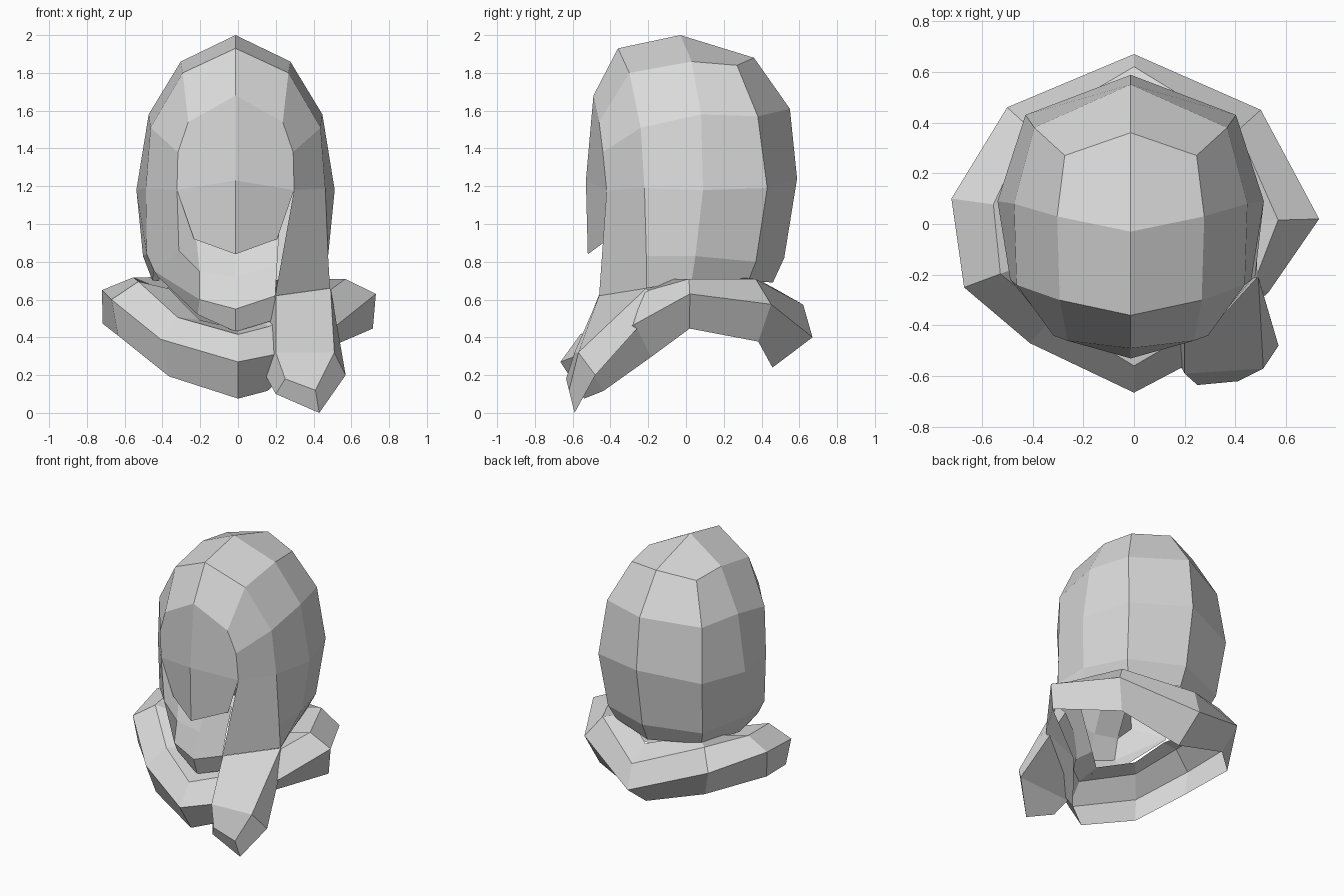
import bpy
import bmesh
from math import cos, sin, radians
from mathutils import Vector

start_cube = bpy.data.objects.get("Cube")
if start_cube:
    bpy.data.objects.remove(start_cube, do_unlink=True)

cloth = bpy.data.materials.new("light_grey_cloth")
cloth.use_nodes = True
cloth_colour = (0.7, 0.7, 0.7, 1.0)
cloth.diffuse_color = cloth_colour
cloth.node_tree.nodes["Principled BSDF"].inputs["Base Color"].default_value = cloth_colour


def finish(bm, name, centre_x=0.0):
    """Weld the seams, fix the normals and store the mesh as a flat shaded object."""
    bmesh.ops.remove_doubles(bm, verts=bm.verts, dist=0.001)
    bmesh.ops.recalc_face_normals(bm, faces=bm.faces)
    bmesh.ops.translate(bm, verts=bm.verts, vec=(centre_x, 0, 0))
    mesh = bpy.data.meshes.new(name)
    bm.to_mesh(mesh)
    bm.free()
    mesh.materials.append(cloth)
    obj = bpy.data.objects.new(name, mesh)
    bpy.context.collection.objects.link(obj)


def add_face(bm, points):
    bm.faces.new([bm.verts.new(point) for point in points])


def add_strips(bm, rows, wrap=False):
    """Bridge neighbouring rows of points with quads."""
    for upper, lower in zip(rows, rows[1:]):
        count = len(upper)
        for i in range(count if wrap else count - 1):
            j = (i + 1) % count
            add_face(bm, [upper[i], upper[j], lower[j], lower[i]])


def mirrored(points, side):
    return [(side * x, y, z) for x, y, z in points]


# Hood: columns run downwards from the crown, slightly off the collar's centre
head_x = -0.013
crown = (0, -0.03, 2.0)
brow_top = (0, -0.36, 1.93)
brow_low = (0, -0.49, 1.68)
back_column = [(0, 0.36, 1.88), (0, 0.55, 1.61), (0, 0.588, 1.24),
               (0, 0.52, 0.82), (0, 0.46, 0.69)]
back_corner = [(0.26, 0.27, 1.84), (0.38, 0.38, 1.57), (0.415, 0.43, 1.19),
               (0.38, 0.37, 0.8), (0.34, 0.33, 0.7)]
side_column = [(0.29, 0.03, 1.86), (0.46, 0.08, 1.58), (0.525, 0.09, 1.18),
               (0.49, 0.05, 0.83), (0.44, 0.03, 0.7)]
front_corner = [(0.28, -0.3, 1.8), (0.45, -0.24, 1.51), (0.475, -0.22, 1.19)]
face_rim = [(0.25, -0.46, 1.54), (0.305, -0.44, 1.38), (0.31, -0.42, 1.18)]

# The hood falls lower on the side where the loose end hangs
corner_ends = {1: [(0.49, -0.21, 0.83), (0.5, -0.21, 0.66)],
               -1: [(0.47, -0.21, 0.84), (0.43, -0.2, 0.75)]}
rim_end = {1: (0.21, -0.46, 0.62), -1: (0.3, -0.4, 0.86)}

hood = bmesh.new()
for side in (1, -1):
    back, corner, flank = (mirrored(column, side)
                           for column in (back_column, back_corner, side_column))
    front = mirrored(front_corner + corner_ends[side], side)
    rim = mirrored(face_rim + [rim_end[side]], side)
    add_strips(hood, [back, corner, flank, front])
    # crown and brow
    add_face(hood, [crown, back[0], corner[0], flank[0]])
    add_face(hood, [crown, flank[0], front[0], brow_top])
    add_face(hood, [brow_top, front[0], rim[0], brow_low])
    # cheek panels beside the veil
    add_strips(hood, [front[:3], rim[:3]])
    add_face(hood, [front[2], front[3], front[4], rim[3], rim[2]])
finish(hood, "hood", head_x)

# Veil: two folded halves hanging free below the brow
veil = bmesh.new()
nose = (0, -0.53, 1.23)
hem = (0, -0.52, 0.84)
for side in (1, -1):
    rim = mirrored(face_rim, side)
    hem_corner = (side * 0.22, -0.41, 0.92)
    add_face(veil, [brow_low, rim[0], rim[1], rim[2], nose])
    add_face(veil, [nose, rim[2], hem_corner, hem])
finish(veil, "face_veil", head_x)

# Chin wrap: sloping front with a turned under lower edge
chin = bmesh.new()
chin_top = [(-0.31, -0.42, 1.18), (-0.21, -0.35, 0.95),
            (0, -0.34, 0.92), (0.23, -0.38, 0.95)]
chin_fold = [(-0.3, -0.4, 0.86), (-0.19, -0.41, 0.75),
             (0, -0.42, 0.72), (0.22, -0.43, 0.78)]
chin_edge = [(-0.43, -0.2, 0.75), (-0.19, -0.44, 0.6),
             (0, -0.49, 0.55), (0.21, -0.46, 0.62)]
chin_under = [(-0.41, -0.18, 0.72), (-0.2, -0.39, 0.52),
              (0, -0.45, 0.43), (0.2, -0.4, 0.49)]
add_strips(chin, [chin_top, chin_fold, chin_edge, chin_under])
finish(chin, "chin_wrap", head_x)

# Collar: one folded sheet swept around the neck, each stop is position and tilt
collar_path = [
    ((-0.72, 0.1, 0.65), 22),
    ((-0.67, -0.25, 0.6), 32),
    ((-0.41, -0.47, 0.39), 40),
    ((0, -0.665, 0.27), 54),
    ((0.2, -0.56, 0.31), 55),
    ((0.53, -0.27, 0.47), 68),
    ((0.73, 0.02, 0.63), 26),
    ((0.5, 0.45, 0.575), 48),
    ((0, 0.67, 0.4), 74),
    ((-0.5, 0.46, 0.575), 48),
]


def collar_ring(position, tilt):
    """Inner, upper, outer and lower folds; steeper stops hang deeper."""
    outer = Vector(position)
    inward = Vector((-outer.x, -outer.y, 0)).normalized()
    up = Vector((0, 0, 1))
    hang = 0.14 + 0.0017 * tilt
    folds = [(0.33, -22), (0.18, 0), (0, 0), (hang, -111)]
    ring = []
    for reach, turn in folds:
        angle = radians(tilt + turn)
        ring.append(outer + reach * (inward * cos(angle) + up * sin(angle)))
    return ring


collar = bmesh.new()
rings = [collar_ring(position, tilt) for position, tilt in collar_path]
add_strips(collar, rings + rings[:1])
finish(collar, "collar")

# Loose end: tapering flap hanging over the collar
tail_rings = [
    [(0.17, -0.36, 0.55), (0.2, -0.46, 0.62), (0.49, -0.21, 0.66), (0.47, -0.14, 0.58)],
    [(0.15, -0.5, 0.19), (0.2, -0.59, 0.32), (0.51, -0.57, 0.32), (0.57, -0.48, 0.2)],
    [(0.2, -0.58, 0.1), (0.25, -0.635, 0.18), (0.41, -0.62, 0.12), (0.43, -0.59, 0)],
]
tail = bmesh.new()
add_strips(tail, tail_rings, wrap=True)
add_face(tail, tail_rings[-1])
finish(tail, "hanging_end")
